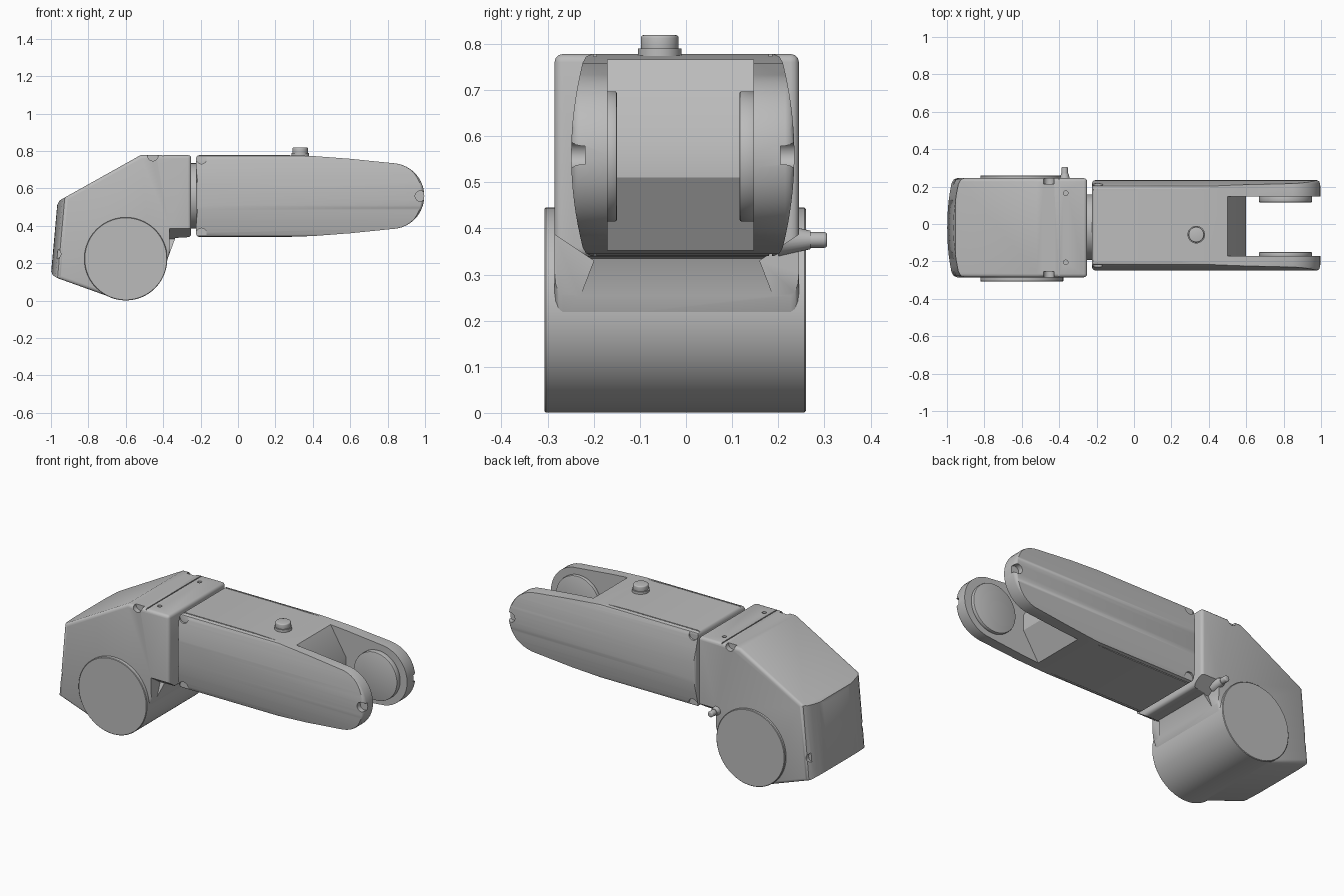
import bpy, bmesh, math
from mathutils import Matrix, Vector

cube = bpy.data.objects.get("Cube")
if cube:
    bpy.data.objects.remove(cube, do_unlink=True)

grey = bpy.data.materials.new("satin_grey")
grey.use_nodes = True
GREY = (0.5, 0.5, 0.5, 1)
grey.diffuse_color = GREY
for node in grey.node_tree.nodes:
    if node.type == 'BSDF_PRINCIPLED':
        node.inputs["Base Color"].default_value = GREY
        node.inputs["Roughness"].default_value = 0.5


def finish_mesh(name, bm):
    bmesh.ops.recalc_face_normals(bm, faces=bm.faces)
    mesh = bpy.data.meshes.new(name)
    bm.to_mesh(mesh)
    bm.free()
    mesh.materials.append(grey)
    obj = bpy.data.objects.new(name, mesh)
    bpy.context.collection.objects.link(obj)
    return obj


def prism(name, outline, plane, lo, hi):
    """Extrude a 2D outline lying in plane XZ, YZ or XY from lo to hi."""
    place = {"XZ": lambda a, b: (a, lo, b),
             "YZ": lambda a, b: (lo, a, b),
             "XY": lambda a, b: (a, b, lo)}[plane]
    direction = {"XZ": (0, 1, 0), "YZ": (1, 0, 0), "XY": (0, 0, 1)}[plane]
    bm = bmesh.new()
    face = bm.faces.new([bm.verts.new(place(a, b)) for a, b in outline])
    new = bmesh.ops.extrude_face_region(bm, geom=[face])["geom"]
    bmesh.ops.translate(bm, vec=Vector(direction) * (hi - lo),
                        verts=[v for v in new if isinstance(v, bmesh.types.BMVert)])
    return finish_mesh(name, bm)


def cylinder(name, axis, start, length, r1, r2=None, sides=48):
    """Cylinder or cone from start along a positive axis."""
    turn = {"X": Matrix.Rotation(math.pi / 2, 4, 'Y'),
            "Y": Matrix.Rotation(-math.pi / 2, 4, 'X'),
            "Z": Matrix.Identity(4)}[axis]
    bm = bmesh.new()
    bmesh.ops.create_cone(bm, cap_ends=True, segments=sides, radius1=r1,
                          radius2=r1 if r2 is None else r2, depth=length,
                          matrix=Matrix.Translation(start) @ turn
                          @ Matrix.Translation((0, 0, length / 2)))
    return finish_mesh(name, bm)


def box(name, lo, hi):
    corners = [(lo[0], lo[1]), (hi[0], lo[1]), (hi[0], hi[1]), (lo[0], hi[1])]
    return prism(name, corners, "XY", lo[2], hi[2])


def apply(obj, mod):
    bpy.context.view_layer.objects.active = obj
    bpy.ops.object.modifier_apply(modifier=mod.name)


def bevel(obj, width, angle=70, segments=3):
    mod = obj.modifiers.new("round", 'BEVEL')
    mod.width, mod.segments = width, segments
    mod.limit_method, mod.angle_limit = 'ANGLE', math.radians(angle)
    mod.use_clamp_overlap = False
    apply(obj, mod)


def combine(obj, tool, operation='DIFFERENCE'):
    mod = obj.modifiers.new("cut", 'BOOLEAN')
    mod.operation, mod.object, mod.solver = operation, tool, 'EXACT'
    apply(obj, mod)
    bpy.data.objects.remove(tool, do_unlink=True)


# Elbow housing: side outline, with a bowed and leaning back
MID = -0.02
HALF = 0.265
housing = prism("elbow_housing", [
    (-1, .16), (-.99, .135), (-.965, .12), (-.68, .018), (-.44, .08),
    (-.385, .2), (-.335, .335), (-.25, .34), (-.25, .778), (-.52, .778),
    (-.955, .535), (-.967, .51)], "XZ", MID - HALF, MID + HALF)
bevel(housing, .018)
bow = [(-1 + .025 * (i / 8) ** 2, MID + .235 * i / 8) for i in range(-8, 9)]
plan = ([(0, MID - .3), (-.94, MID - .3), (-.945, MID - HALF), (-.963, MID - .257)]
        + bow + [(-.963, MID + .257), (-.945, MID + HALF), (-.94, MID + .3), (0, MID + .3)])
plan_tool = prism("plan_tool", plan, "XY", -.1, .9)
for v in plan_tool.data.vertices:
    v.co.x += .09 * (v.co.z - .14)
combine(housing, plan_tool, 'INTERSECT')

# Collar seam, undercut corners, screw holes and corner recesses
combine(housing, box("seam_tool", (-.404, -.4, .772), (-.398, .4, .9)))
for side in (-1, 1):
    y = MID + side * HALF
    under = [(MID + side * d, z) for d, z in ((.3, .4), (.27, .39), (.18, .33), (.23, .2), (.3, .2))]
    combine(housing, prism("undercut_tool", under, "YZ", -.365, -.2))
    combine(housing, cylinder("screw_tool", "Z", (-.365, MID + side * .185, .765), .1, .012, sides=16))
    for x, z in ((-.455, .775), (-.975, .25)):
        combine(housing, cylinder("recess_tool", "Y", (x, y - .03, z), .06, .028, sides=24))

# Joint drum through the elbow
drum = cylinder("joint_drum", "Y", (-.6, -.307, .223), .567, .222, sides=96)
bevel(drum, .003, segments=1)

# Release peg on the back
peg_base = cylinder("peg_base", "Y", (-.37, .2, .375), .07, .036, .02, 24)
peg = cylinder("peg", "Y", (-.37, .22, .375), .086, .017, sides=24)
bevel(peg, .006)

# Round neck between the housing and the link
neck = cylinder("neck", "X", (-.28, -.017, .56), .08, .175, sides=64)

# Link body: tapered outline with a round tip, crossed with a bulged section
CZ = .559
CY = -.007
upper = [(-.225, .219), (.25, .219), (.4, .214), (.6, .199)]
tip = [(.82 + .176 * math.cos(math.radians(a)), .176 * math.sin(math.radians(a)))
       for a in range(81, -82, -9)]
outline = upper + tip + [(x, -z) for x, z in reversed(upper)]
link = prism("link_body", [(x, CZ + z) for x, z in outline], "XZ", CY - .242, CY + .242)
bevel(link, .02)
flank = [(.195, -.22), (.21, -.213)]
flank += [(.242 - .025 * (i / 8) ** 2, .2 * i / 8) for i in range(-8, 9)]
flank += [(.21, .213), (.195, .22)]
section = [(CY + y, CZ + z) for y, z in flank + [(-y, -z) for y, z in flank]]
combine(link, prism("section_tool", section, "YZ", -.3, 1.1), 'INTERSECT')

# Fork slot ending in a wedge
slot = [(1.1, .9), (.42, .9), (.49, .78), (.6, .6), (.6, .51), (.49, .335), (.42, .2), (1.1, .2)]
combine(link, prism("slot_tool", slot, "XZ", -.17, .146))

# Cover seams and screw recesses on both sides of the link
for side in (-1, 1):
    y = CY + side * .242
    for z in (CZ + .214, CZ - .314):
        s = CY + side * .19
        combine(link, box("seam_tool", (-.3, s - .003, z), (.4, s + .003, z + .1)))
    for x, z in ((-.195, CZ + .2), (-.195, CZ - .2), (.975, CZ)):
        combine(link, cylinder("recess_tool", "Y", (x, y - .03, z), .06, .028, sides=24))

# Pivot pads inside the fork
for name, start, length in (("front_pad", -.175, .025), ("back_pad", .116, .035)):
    pad = cylinder(name, "Y", (.81, start, .556), length, .141, sides=64)
    bevel(pad, .004, segments=2)

# Button on top of the link
button_base = cylinder("button_base", "Z", (.333, -.057, .76), .03, .047)
button = cylinder("button", "Z", (.333, -.057, .78), .039, .041)
bevel(button, .006)

# Smooth curved faces and keep crisp edges
bpy.ops.object.select_all(action='DESELECT')
for obj in bpy.context.collection.objects:
    if obj.type == 'MESH' and grey.name in obj.data.materials:
        obj.select_set(True)
        bpy.context.view_layer.objects.active = obj
bpy.ops.object.shade_smooth_by_angle(angle=math.radians(32))
